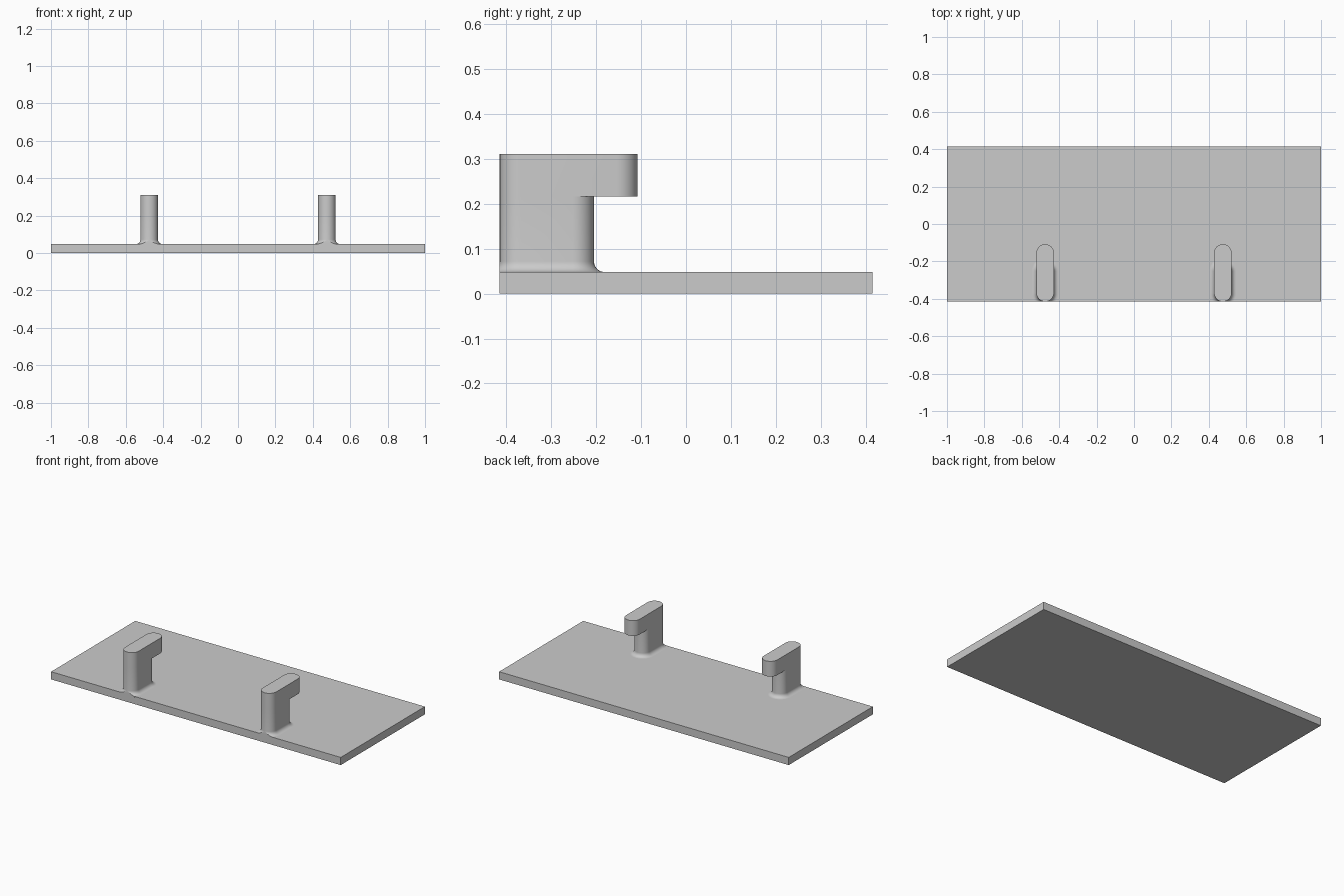
import bpy, bmesh
from math import pi, sin, cos

default = bpy.data.objects.get("Cube")
if default:
    bpy.data.objects.remove(default, do_unlink=True)

grey = bpy.data.materials.new("light grey")
grey.use_nodes = True
colour = (0.6, 0.6, 0.6, 1)
grey.diffuse_color = colour
grey.node_tree.nodes["Principled BSDF"].inputs["Base Color"].default_value = colour

DEPTH, THICK = 0.83, 0.048          # base plate
FRONT = -DEPTH / 2
R, FILLET = 0.047, 0.024            # hook half width, root fillet
POST_END, HEAD_END = -0.205, -0.108
HEAD_BOTTOM, TOP = 0.216, 0.311
SEGS = 16


def finish(bm, name):
    bmesh.ops.recalc_face_normals(bm, faces=bm.faces)
    mesh = bpy.data.meshes.new(name)
    bm.to_mesh(mesh)
    bm.free()
    mesh.materials.append(grey)
    obj = bpy.data.objects.new(name, mesh)
    bpy.context.collection.objects.link(obj)
    return obj


def slot_ring(bm, x, end, z, grow=0.0):
    """Rounded slot outline with an extra point where the post starts to curve."""
    r = R + grow
    y0, y1, shoulder = FRONT + R, end - R, POST_END - R
    arc = [pi * i / SEGS for i in range(SEGS + 1)]
    pts = [(x + r, shoulder)]
    pts += [(x + r * cos(a), y1 + r * sin(a)) for a in arc]
    pts += [(x - r, shoulder)]
    pts += [(x - r * cos(a), y0 - r * sin(a)) for a in arc]
    return [bm.verts.new((px, py, z)) for px, py in pts]


def hook(name, x):
    bm = bmesh.new()
    # root fillet flaring into the plate, then post, then overhanging head
    rings = [slot_ring(bm, x, POST_END, THICK - 0.005, FILLET)]
    for i in range(9):
        a = pi / 2 * i / 8
        rings.append(slot_ring(bm, x, POST_END, THICK + FILLET * (1 - cos(a)),
                               FILLET * (1 - sin(a))))
    rings.append(slot_ring(bm, x, POST_END, HEAD_BOTTOM))
    rings.append(slot_ring(bm, x, HEAD_END, HEAD_BOTTOM))
    rings.append(slot_ring(bm, x, HEAD_END, TOP))
    for low, high in zip(rings, rings[1:]):
        for i in range(len(low)):
            j = (i + 1) % len(low)
            bm.faces.new((low[i], low[j], high[j], high[i]))
    bm.faces.new(rings[0])
    bm.faces.new(rings[-1])
    bmesh.ops.remove_doubles(bm, verts=bm.verts, dist=1e-5)
    # trim the fillet flush with the front edge of the plate
    bmesh.ops.bisect_plane(bm, geom=bm.verts[:] + bm.edges[:] + bm.faces[:],
                           plane_co=(0, FRONT - 0.0002, 0), plane_no=(0, -1, 0),
                           clear_outer=True)
    bmesh.ops.holes_fill(bm, edges=[e for e in bm.edges if e.is_boundary])
    obj = finish(bm, name)
    bpy.ops.object.select_all(action='DESELECT')
    obj.select_set(True)
    bpy.context.view_layer.objects.active = obj
    bpy.ops.object.shade_smooth_by_angle(angle=pi / 6)


# Base plate
bm = bmesh.new()
bmesh.ops.create_cube(bm, size=1)
for v in bm.verts:
    v.co = (v.co.x * 2, v.co.y * DEPTH, (v.co.z + 0.5) * THICK)
finish(bm, "base_plate")

# Pair of hooks
hook("left_hook", 0.475)
hook("right_hook", -0.475)
